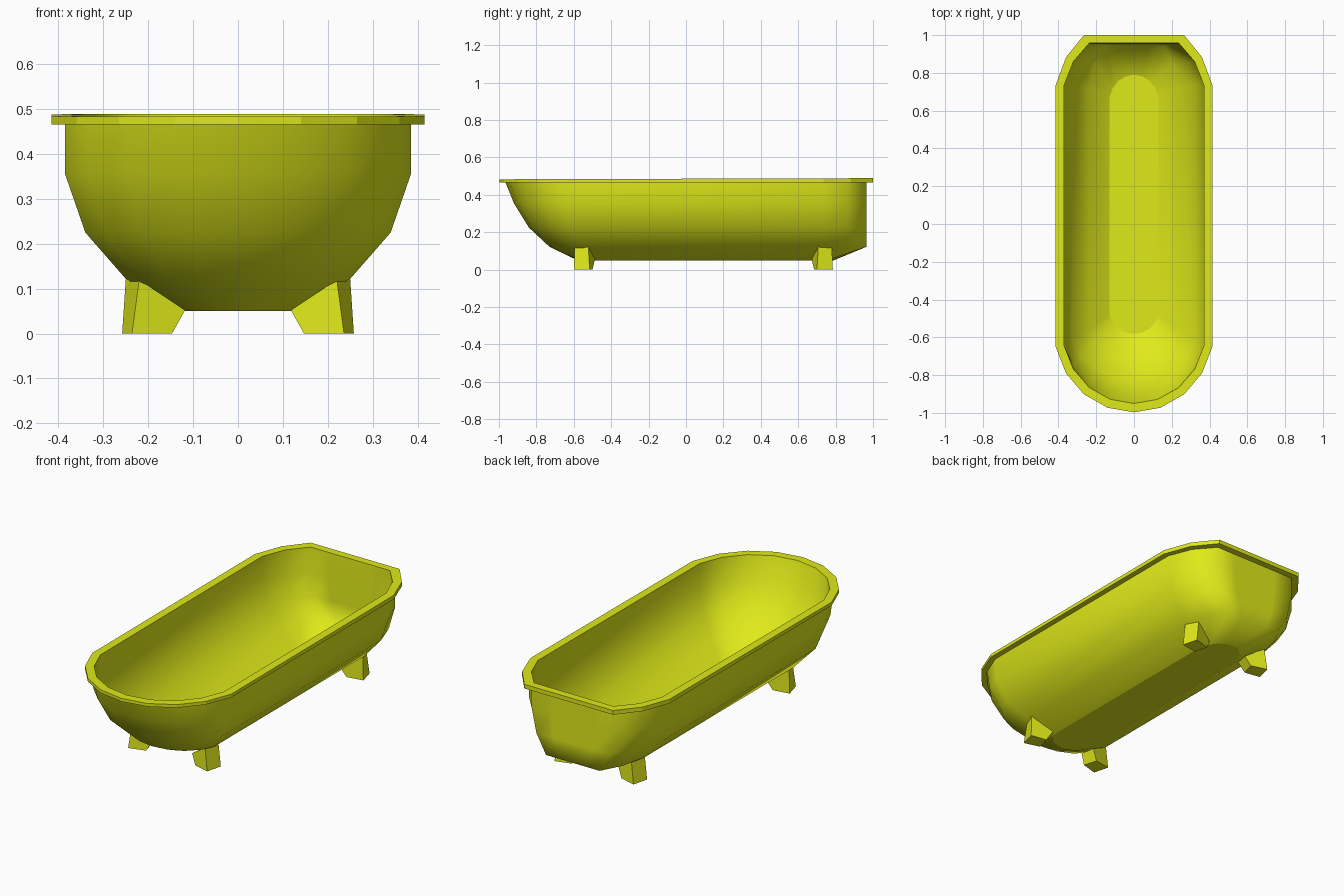
import bpy, bmesh

if "Cube" in bpy.data.objects:
    bpy.data.objects.remove(bpy.data.objects["Cube"])

mat = bpy.data.materials.new("yellow_enamel")
mat.diffuse_color = (0.74, 0.82, 0.01, 1)
mat.use_nodes = True
mat.node_tree.nodes["Principled BSDF"].inputs["Base Color"].default_value = mat.diffuse_color

# Quarter-round end, as fractions of half-width and end depth
ARC = [(1, 0), (0.867, 0.406), (0.639, 0.725), (0.337, 0.93), (0, 1)]


def ring(w, yf, cf, cb, yb, flat):
    """Closed outline: round front end, back end cut off straight if flat."""
    front = [(w * x, cf + (yf - cf) * y) for x, y in ARC]
    depth = (yb - cb) / (0.725 if flat else 1)
    back = [(w * x, min(yb, cb + depth * y)) for x, y in ARC]
    right = front[::-1] + back
    left = [(-x, y) for x, y in right[1:-1]][::-1]
    return right + left


def add_object(name, bm):
    bmesh.ops.recalc_face_normals(bm, faces=bm.faces)
    mesh = bpy.data.meshes.new(name)
    bm.to_mesh(mesh)
    bm.free()
    mesh.materials.append(mat)
    obj = bpy.data.objects.new(name, mesh)
    bpy.context.collection.objects.link(obj)
    return obj


# Tub sections: z, half-width, front y, front centre, back centre, back y, flat back, sharp
SECTIONS = [
    (0.05, 0.118, -0.58, -0.48, 0.67, 0.79, False, True),      # underside
    (0.122, 0.25, -0.73, -0.56, 0.72, 0.965, True, False),
    (0.225, 0.34, -0.84, -0.62, 0.733, 0.965, True, False),
    (0.355, 0.385, -0.92, -0.645, 0.735, 0.965, True, False),
    (0.466, 0.385, -0.965, -0.65, 0.735, 0.965, True, True),   # under the rim
    (0.466, 0.415, -0.997, -0.65, 0.735, 1.0, True, True),     # rim outside
    (0.486, 0.415, -0.997, -0.65, 0.735, 1.0, True, True),     # rim top
    (0.486, 0.37, -0.95, -0.645, 0.735, 0.958, True, True),    # rim inside
    (0.36, 0.37, -0.905, -0.64, 0.735, 0.952, True, False),
    (0.235, 0.325, -0.825, -0.615, 0.733, 0.95, True, False),
    (0.135, 0.24, -0.715, -0.56, 0.72, 0.945, True, False),
    (0.065, 0.13, -0.582, -0.48, 0.67, 0.79, False, True),     # inner floor
]

bm = bmesh.new()
loops = []
for z, w, yf, cf, cb, yb, flat, sharp in SECTIONS:
    slope = 0.003 if z > 0.48 else 0
    loops.append([bm.verts.new((x, y, z + slope * y))
                  for x, y in ring(w, yf, cf, cb, yb, flat)])
n = len(loops[0])
for a, b in zip(loops, loops[1:]):
    for i in range(n):
        j = (i + 1) % n
        bm.faces.new((a[i], a[j], b[j], b[i])).smooth = True
bm.faces.new(loops[0])
bm.faces.new(loops[-1])
for loop, section in zip(loops, SECTIONS):
    if section[-1]:
        for i in range(n):
            bm.edges.get((loop[i], loop[(i + 1) % n])).smooth = False
# Rim band corners stay faceted
for i in range(n):
    bm.edges.get((loops[5][i], loops[6][i])).smooth = False
add_object("bathtub_shell", bm)

# Tapered feet set under the hull, mirrored to all four corners
FOOT = [(0.147, -0.575, 0), (0.236, -0.6, 0), (0.258, -0.515, 0), (0.168, -0.5, 0),
        (0.118, -0.56, 0.052), (0.22, -0.595, 0.12), (0.25, -0.522, 0.12),
        (0.135, -0.487, 0.055)]
FACES = [(0, 1, 2, 3), (4, 5, 6, 7), (0, 1, 5, 4), (1, 2, 6, 5), (2, 3, 7, 6), (3, 0, 4, 7)]
for end in ("front", "back"):
    for side, sx in (("left", -1), ("right", 1)):
        bm = bmesh.new()
        vs = [bm.verts.new((sx * x, y if end == "front" else 0.185 - y, z))
              for x, y, z in FOOT]
        for f in FACES:
            bm.faces.new([vs[i] for i in f])
        add_object(f"{end}_{side}_foot", bm)
